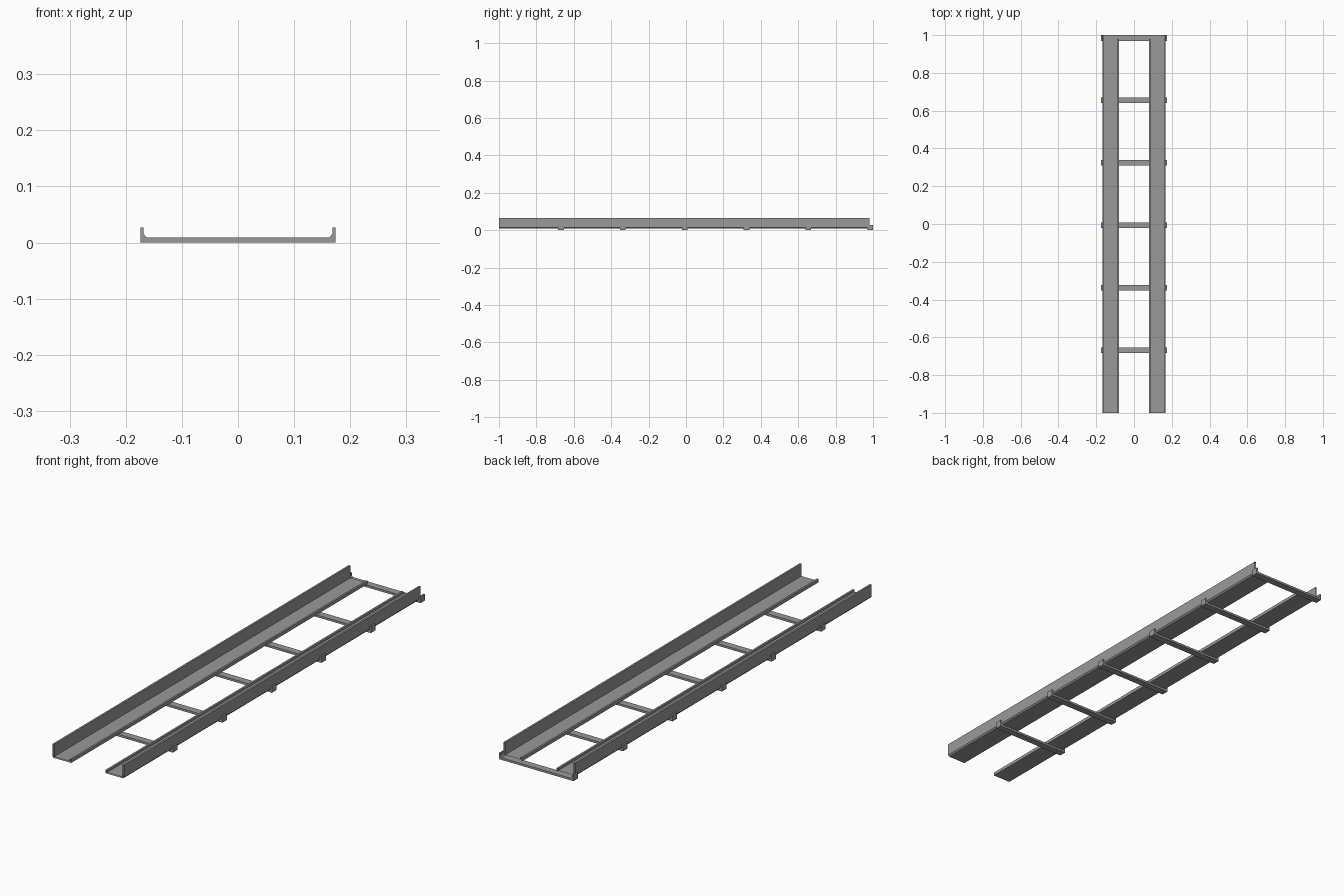
import bpy, bmesh

cube = bpy.data.objects.get("Cube")
if cube:
    bpy.data.objects.remove(cube, do_unlink=True)

# Single grey steel
steel = bpy.data.materials.new("grey_steel")
steel.use_nodes = True
GREY = (0.32, 0.32, 0.32, 1)
steel.diffuse_color = GREY
steel.node_tree.nodes["Principled BSDF"].inputs["Base Color"].default_value = GREY


def extrude(name, profile, y0, y1, caps):
    """Sweep an x/z outline along y, with open or closed ends."""
    bm = bmesh.new()
    front = [bm.verts.new((x, y0, z)) for x, z in profile]
    back = [bm.verts.new((x, y1, z)) for x, z in profile]
    n = len(profile)
    for i in range(n):
        j = (i + 1) % n
        bm.faces.new((front[i], front[j], back[j], back[i]))
    if caps:
        bm.faces.new(front[::-1])
        bm.faces.new(back)
    bmesh.ops.recalc_face_normals(bm, faces=bm.faces)
    mesh = bpy.data.meshes.new(name)
    bm.to_mesh(mesh)
    bm.free()
    mesh.materials.append(steel)
    obj = bpy.data.objects.new(name, mesh)
    bpy.context.collection.objects.link(obj)
    return obj


# Side channels: tall outer wall, floor and low inner lip, open at both ends
channel = [(0.08, 0.009), (0.163, 0.009), (0.168, 0.015), (0.168, 0.066),
           (0.160, 0.066), (0.160, 0.014), (0.088, 0.014), (0.088, 0.023),
           (0.08, 0.023)]
for name, side in (("left_channel", 1), ("right_channel", -1)):
    extrude(name, [(side * x, z) for x, z in channel], -1, 0.98, False)

# Cross bars with upturned, chamfered ends that cradle the channels
half = [(0.174, 0), (0.174, 0.027), (0.168, 0.027), (0.168, 0.015), (0.163, 0.009)]
bar = half + [(-x, z) for x, z in reversed(half)]
for i in range(6):
    y = 0.985 - i * 0.3307
    extrude(f"cross_bar_{i + 1}", bar, y - 0.015, y + 0.015, True)
